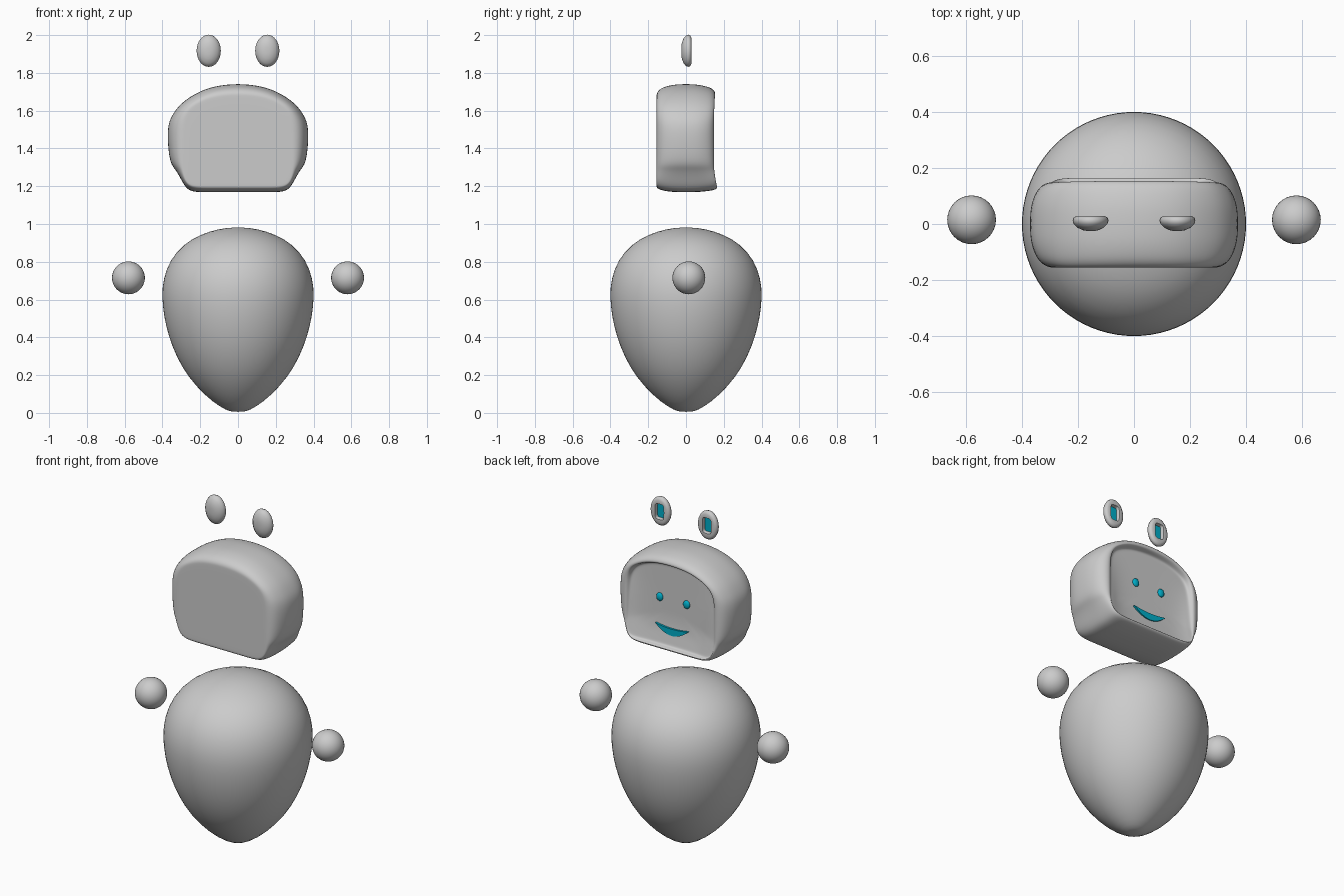
import bpy, bmesh, math
from mathutils import Vector

if "Cube" in bpy.data.objects:
    bpy.data.objects.remove(bpy.data.objects["Cube"])

blue = bpy.data.materials.new("glow_blue")
blue.diffuse_color = (0.0, 0.42, 0.58, 1)
blue.use_nodes = True
blue.node_tree.nodes["Principled BSDF"].inputs["Base Color"].default_value = blue.diffuse_color


def finish(bm, name, mat=None, subdiv=0):
    bmesh.ops.recalc_face_normals(bm, faces=bm.faces)
    for f in bm.faces:
        f.smooth = True
    me = bpy.data.meshes.new(name)
    bm.to_mesh(me)
    bm.free()
    ob = bpy.data.objects.new(name, me)
    bpy.context.collection.objects.link(ob)
    if mat:
        me.materials.append(mat)
    if subdiv:
        m = ob.modifiers.new("smooth", 'SUBSURF')
        m.levels = m.render_levels = subdiv
    return ob


def loft(name, rings, mat=None, subdiv=0):
    """Bridge equal-length closed rings and close both ends with fans."""
    bm = bmesh.new()
    vs = [[bm.verts.new(p) for p in r] for r in rings]
    n = len(vs[0])
    for a, b in zip(vs, vs[1:]):
        for i in range(n):
            j = (i + 1) % n
            bm.faces.new((a[i], a[j], b[j], b[i]))
    for r in (vs[0], vs[-1]):
        c = bm.verts.new(sum((v.co for v in r), Vector()) / n)
        for i in range(n):
            bm.faces.new((r[i], r[(i + 1) % n], c))
    return finish(bm, name, mat, subdiv)


def ellipsoid(name, loc, size, mat=None):
    bm = bmesh.new()
    bmesh.ops.create_uvsphere(bm, u_segments=32, v_segments=20, radius=1)
    bmesh.ops.scale(bm, vec=size, verts=bm.verts)
    bmesh.ops.translate(bm, vec=loc, verts=bm.verts)
    return finish(bm, name, mat)


# Body: egg-shaped revolve, pointed at the bottom
egg = [(.04, .006), (.09, .028), (.177, .092), (.269, .195), (.328, .30), (.367, .40),
       (.394, .51), (.405, .62), (.397, .71), (.362, .81), (.287, .895), (.2, .945), (.1, .975),
       (.03, .981)]
loft("body", [[(r * math.cos(k * math.pi / 20), r * math.sin(k * math.pi / 20), z)
               for k in range(40)] for r, z in egg], subdiv=1)

# Head: loft along depth between a bulged middle outline and a smaller end outline
mid = [(0, 1.168), (.15, 1.168), (.24, 1.168), (.277, 1.19), (.303, 1.24), (.332, 1.29),
       (.36, 1.32), (.373, 1.43), (.372, 1.53), (.345, 1.583), (.302, 1.642), (.2, 1.708),
       (.1, 1.735), (0, 1.743)]
end = [(0, 1.195), (.15, 1.195), (.22, 1.195), (.262, 1.206), (.285, 1.24), (.293, 1.29),
       (.298, 1.32), (.298, 1.43), (.295, 1.53), (.28, 1.58), (.25, 1.625), (.17, 1.667),
       (.09, 1.685), (0, 1.69)]


def head_ring(t, depth, scale=1.0):
    half = []
    for (mx, mz), (ex, ez) in zip(mid, end):
        x, z = mx + (ex - mx) * t, mz + (ez - mz) * t
        x, z = x * scale, 1.43 + (z - 1.43) * scale
        half.append((x, depth(x, z) if callable(depth) else depth, z))
    return half + [(-x, y, z) for x, y, z in half[-2:0:-1]]


def rim(x, z):     # rim dips at mid height
    return .148 + .22 * max(0, 1.27 - z) + .05 * max(0, z - 1.56)


def screen(x, z):  # face panel sweeps outwards near the chin and lower cheeks
    low = min(1, max(0, (1.62 - z) / .25))
    return .117 + .2 * max(0, 1.32 - z) + .02 * low * min(1, abs(x) / .27) ** 5


rings = [head_ring(1.05, -.156, s) for s in (.3, .65, .97)]
rings += [head_ring(t, y) for t, y in ((1, -.155), (.7, -.149), (.36, -.127), (.12, -.085),
                                      (0, -.04), (0, .04), (.12, .085))]
rings += [head_ring(t, lambda x, z, d=d: rim(x, z) + d)
          for t, d in ((.36, -.024), (.7, -.003), (1.05, .002))]
rings += [head_ring(1.2, lambda x, z: (rim(x, z) + screen(x, z)) / 2)]
rings += [head_ring(1.3, screen, s) for s in (1, .92, .8, .6, .3)]
loft("head", rings, subdiv=2)

# Mouth: filled smile
top = [(-.108 + .216 * i / 12, 1.304 + .011 * ((i - 6) / 6) ** 2) for i in range(13)]
low = [(.108 - .216 * i / 12, 1.264 + .051 * ((i - 6) / 6) ** 2) for i in range(1, 12)]
loft("mouth", [[(x, y, z) for x, z in top + low] for y in (.112, .134)], blue)

for side, s in (("left", -1), ("right", 1)):
    ellipsoid(side + "_hand", (.58 * s, .015, .715), (.087, .087, .087))
    ellipsoid(side + "_eye", (.088 * s, .12, 1.468), (.021, .012, .024), blue)

    # Ear: thin oval with a rectangular recess on the face side
    def ear_ring(y, a, b, p=1.0):
        pts = []
        for k in range(32):
            c, d = math.cos(k * math.pi / 16), math.sin(k * math.pi / 16)
            pts.append((.155 * s + a * math.copysign(abs(c) ** p, c), y,
                        1.917 + b * math.copysign(abs(d) ** p, d)))
        return pts
    shell = [(-.025, .012, .018), (-.022, .028, .042), (-.013, .047, .066), (0, .06, .081),
             (.012, .064, .085), (.022, .061, .081), (.029, .05, .068)]
    loft(side + "_ear", [ear_ring(*r) for r in shell] +
         [ear_ring(.028, .029, .046, .45), ear_ring(.006, .025, .042, .35)])
    loft(side + "_ear_panel", [ear_ring(.004, .023, .04, .3), ear_ring(.011, .023, .04, .3)], blue)

for ob in list(bpy.data.objects):
    if "mouth" in ob.name or "ear" in ob.name:
        bpy.ops.object.select_all(action='DESELECT')
        ob.select_set(True)
        bpy.context.view_layer.objects.active = ob
        bpy.ops.object.shade_smooth_by_angle(angle=math.radians(45))
